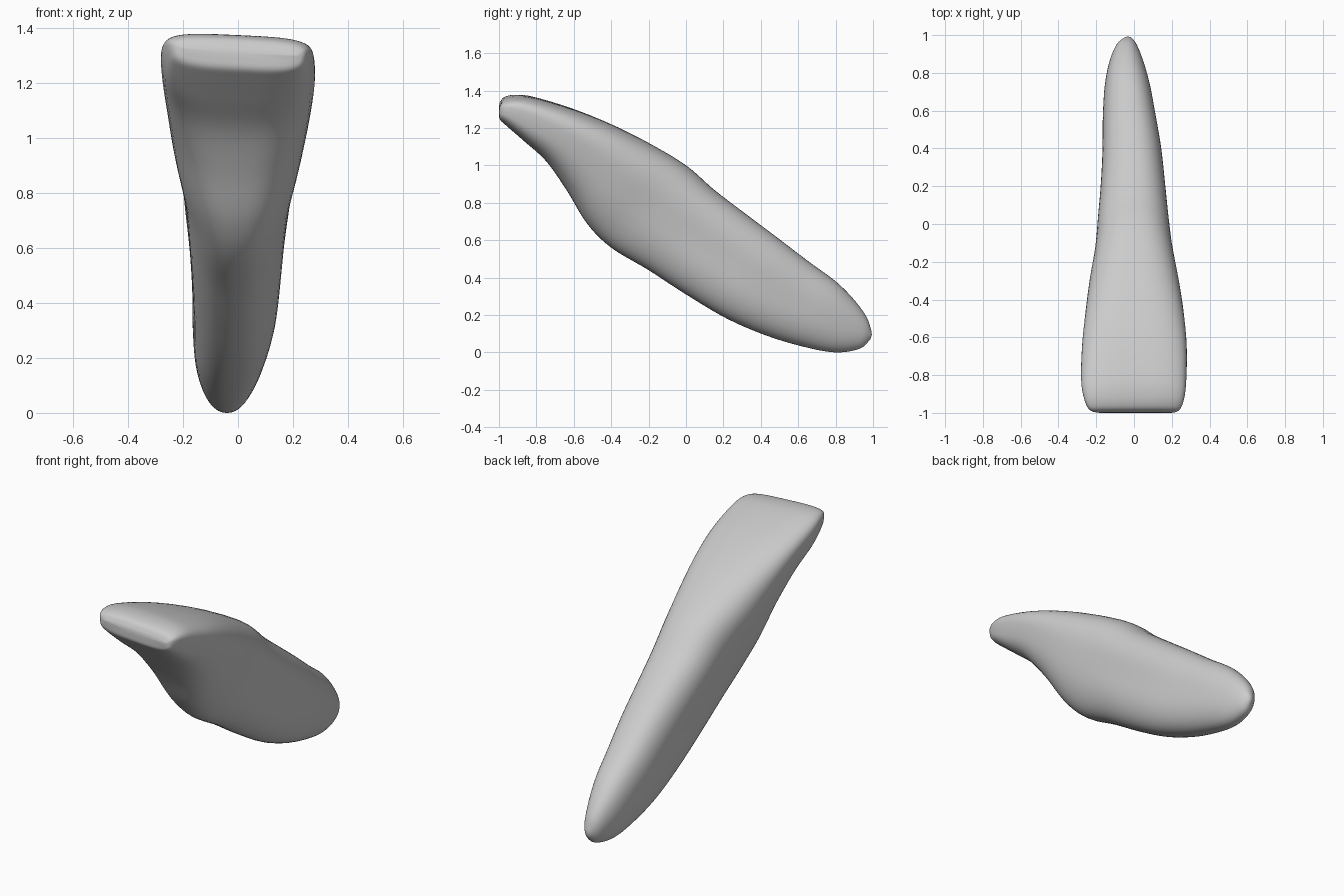
import bpy
import bmesh
import math
from mathutils import Vector

cube = bpy.data.objects.get("Cube")
if cube:
    bpy.data.objects.remove(cube, do_unlink=True)

RING_POINTS = 56
STEPS = 5

# Cross-sections from biting edge to root tip:
# outer y, outer z, inner y, inner z, right x, left x, squareness
SECTIONS = [
    (-.997, 1.325, -1, 1.285, -.2, .215, 3.6),
    (-.97, 1.36, -.995, 1.25, -.24, .245, 3.6),
    (-.9, 1.373, -.96, 1.215, -.265, .266, 3.6),
    (-.8, 1.36, -.87, 1.135, -.28, .277, 3.4),
    (-.6, 1.3, -.75, 1.025, -.275, .279, 3),
    (-.4, 1.22, -.64, .87, -.258, .264, 2.7),
    (-.2, 1.12, -.53, .69, -.235, .237, 2.5),
    (0, 1, -.4, .56, -.205, .203, 2.4),
    (.15, .87, -.2, .44, -.19, .182, 2.4),
    (.3, .755, 0, .31, -.176, .165, 2.4),
    (.48, .62, .22, .18, -.167, .145, 2.4),
    (.65, .49, .43, .09, -.165, .115, 2.4),
    (.8, .38, .63, .03, -.155, .085, 2.3),
    (.9, .28, .8, 0, -.13, .05, 2.2),
    (.965, .19, .93, .02, -.092, .014, 2.1),
    (.99, .12, .985, .07, -.05, -.015, 2),
]


def spline(a, b, c, d, t):
    """Smooth blend through two neighbouring sections."""
    return [q + t * ((r - p) + t * ((2 * p - 5 * q + 4 * r - s)
            + t * (3 * (q - r) + s - p))) / 2
            for p, q, r, s in zip(a, b, c, d)]


def signed_power(value, power):
    return math.copysign(abs(value) ** power, value)


def ring(section, along):
    """Rounded cross-section, narrower on its inner side."""
    oy, oz, iy, iz, right, left, square = section
    outer, inner = Vector((0, oy, oz)), Vector((0, iy, iz))
    middle, half = (outer + inner) / 2, (outer - inner) / 2
    taper = 0.06 + 0.16 * math.exp(-((along - 0.42) / 0.18) ** 2)
    groove = 0.06 * math.exp(-((along - 0.6) / 0.15) ** 2)
    outline = []
    for i in range(RING_POINTS):
        angle = math.tau * i / RING_POINTS
        side = signed_power(math.cos(angle), 2 / square)
        depth = signed_power(math.sin(angle), 2 / square)
        side *= (1 + taper * depth) * (1 - groove * math.exp(-(depth / 0.4) ** 2))
        outline.append((side, depth))
    widest = max(side for side, depth in outline)
    points = []
    for side, depth in outline:
        point = middle + half * depth
        point.x = (left + right) / 2 + (left - right) / 2 * side / widest
        # The biting edge drops slightly towards the left
        point.z -= 0.07 * point.x * max(0, 1 - along * 2.5)
        points.append(point)
    return points


# Dense smooth sections
last = len(SECTIONS) - 1
rings = []
for i in range(last):
    near = [SECTIONS[min(max(i + k, 0), last)] for k in (-1, 0, 1, 2)]
    for step in range(STEPS):
        t = step / STEPS
        rings.append(ring(spline(*near, t), (i + t) / last))
rings.append(ring(SECTIONS[last], 1))

# Loft the tooth and close both ends with rounded fans
bm = bmesh.new()
loops = [[bm.verts.new(p) for p in points] for points in rings]
for first, second in zip(loops, loops[1:]):
    for i in range(RING_POINTS):
        j = (i + 1) % RING_POINTS
        bm.faces.new((first[i], first[j], second[j], second[i]))
for loop, bulge in ((loops[0], -0.002), (loops[-1], 0.006)):
    centre = sum((v.co for v in loop), Vector()) / RING_POINTS
    tip = bm.verts.new(centre + Vector((0, bulge, 0)))
    for i in range(RING_POINTS):
        bm.faces.new((loop[i], loop[(i + 1) % RING_POINTS], tip))
bmesh.ops.recalc_face_normals(bm, faces=bm.faces)

mesh = bpy.data.meshes.new("tooth")
bm.to_mesh(mesh)
bm.free()
tooth = bpy.data.objects.new("tooth", mesh)
bpy.context.collection.objects.link(tooth)

# Plain grey surface
grey = bpy.data.materials.new("light_grey")
grey.use_nodes = True
colour = (0.6, 0.6, 0.6, 1)
grey.diffuse_color = colour
grey.node_tree.nodes["Principled BSDF"].inputs["Base Color"].default_value = colour
mesh.materials.append(grey)

bpy.context.view_layer.objects.active = tooth
tooth.select_set(True)
bpy.ops.object.shade_smooth_by_angle(angle=math.radians(60))
